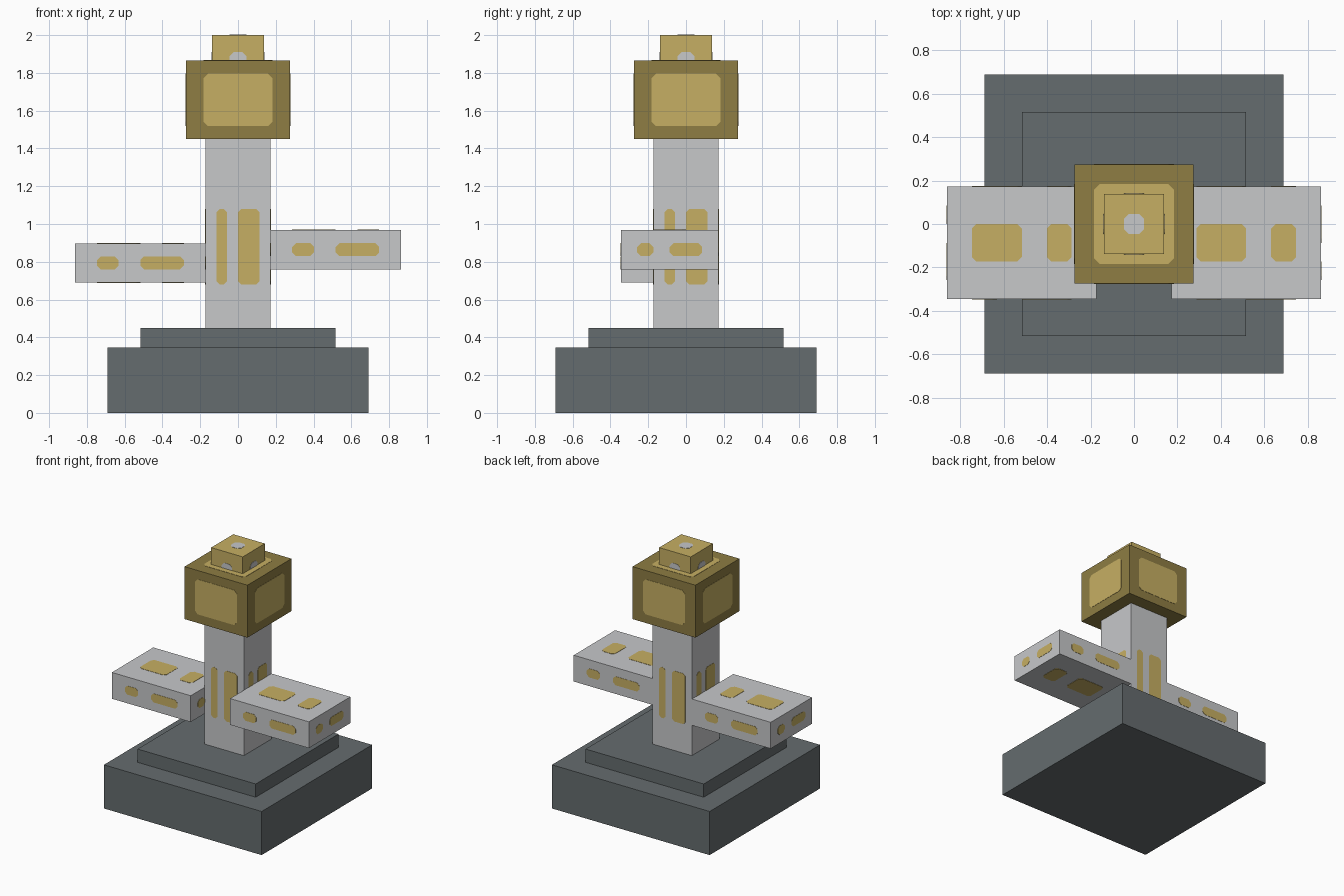
import bpy, bmesh
from mathutils import Vector

cube = bpy.data.objects.get("Cube")
if cube:
    bpy.data.objects.remove(cube, do_unlink=True)


def material(name, rgb):
    """Flat material from display colour values."""
    linear = [((c / 255 + 0.055) / 1.055) ** 2.4 for c in rgb] + [1.0]
    mat = bpy.data.materials.new(name)
    mat.use_nodes = True
    mat.diffuse_color = linear
    bsdf = next(n for n in mat.node_tree.nodes if n.type == 'BSDF_PRINCIPLED')
    bsdf.inputs["Base Color"].default_value = linear
    bsdf.inputs["Roughness"].default_value = 0.8
    return mat


slate = material("slate grey", (101, 108, 110))
stone = material("light stone", (199, 200, 202))
bronze = material("dark gold", (142, 125, 67))
gold = material("light gold", (198, 175, 99))

# Outward normal, rightward and upward direction of each box face
X, Y, Z = Vector((1, 0, 0)), Vector((0, 1, 0)), Vector((0, 0, 1))
FACES = {
    "front": (-Y, X, Z), "right": (X, Y, Z), "back": (Y, -X, Z),
    "left": (-X, -Y, Z), "top": (Z, X, Y), "bottom": (-Z, -X, Y),
}
SIDES = ("front", "right", "back", "left")
THICK = 0.004


def finish(name, bm, mat):
    bmesh.ops.recalc_face_normals(bm, faces=bm.faces)
    mesh = bpy.data.meshes.new(name)
    bm.to_mesh(mesh)
    bm.free()
    mesh.materials.append(mat)
    obj = bpy.data.objects.new(name, mesh)
    bpy.context.collection.objects.link(obj)
    return obj


def box(name, lo, hi, mat):
    """Box between two corners; returns its centre and half size."""
    lo, hi = Vector(lo), Vector(hi)
    centre, half = (lo + hi) / 2, (hi - lo) / 2
    bm = bmesh.new()
    bmesh.ops.create_cube(bm, size=2)
    bmesh.ops.scale(bm, vec=half, verts=bm.verts)
    bmesh.ops.translate(bm, vec=centre, verts=bm.verts)
    finish(name, bm, mat)
    return centre, half


def plates(name, block, layout, mat, cut):
    """Thin corner-cut plates; layout maps a face to (u0, u1, v0, v1) fractions."""
    centre, half = block
    bm = bmesh.new()
    for face, rects in layout.items():
        n, u, v = FACES[face]
        hn, hu, hv = (abs(half.dot(d)) for d in (n, u, v))
        for u0, u1, v0, v1 in rects:
            a, b = (2 * u0 - 1) * hu, (2 * u1 - 1) * hu
            c, d = (2 * v0 - 1) * hv, (2 * v1 - 1) * hv
            outline = [(a + cut, c), (b - cut, c), (b, c + cut), (b, d - cut),
                       (b - cut, d), (a + cut, d), (a, d - cut), (a, c + cut)]
            base = centre + n * (hn - THICK / 2)
            verts = [bm.verts.new(base + u * p + v * q) for p, q in outline]
            sheet = bm.faces.new(verts)
            ext = bmesh.ops.extrude_face_region(bm, geom=[sheet], use_keep_orig=True)
            moved = [e for e in ext["geom"] if isinstance(e, bmesh.types.BMVert)]
            bmesh.ops.translate(bm, vec=n * THICK, verts=moved)
    finish(name, bm, mat)


# Stepped base
box("base", (-0.69, -0.69, 0), (0.69, 0.69, 0.345), slate)
box("base_step", (-0.517, -0.517, 0.345), (0.517, 0.517, 0.45), slate)

# Column with a narrow and a wide stripe on every side
column = box("column", (-0.172, -0.172, 0.45), (0.172, 0.172, 1.45), stone)
stripes = [(1/6, 1/3, 0.23, 0.63), (1/2, 5/6, 0.23, 0.63)]
plates("column_stripes", column, {s: stripes for s in SIDES}, gold, 0.018)

# Arms, flush with the column at the back and reaching forward
short_long = [(1/6, 1/3, 1/3, 2/3), (1/2, 5/6, 1/3, 2/3)]
long_short = [(1/6, 1/2, 1/3, 2/3), (2/3, 5/6, 1/3, 2/3)]
arm_layout = {s: short_long for s in SIDES + ("bottom",)}
arm_layout["top"] = long_short
for side, x0, x1, z in (("right", -0.862, -0.172, 0.69), ("left", 0.172, 0.862, 0.76)):
    arm = box(side + "_arm", (x0, -0.345, z), (x1, 0.172, z + 0.208), stone)
    plates(side + "_arm_patches", arm, arm_layout, gold, 0.02)

# Head block with a large panel on each side and on top
head = box("head", (-0.275, -0.275, 1.45), (0.275, 0.275, 1.865), bronze)
panel = [(1/6, 5/6, 1/6, 5/6)]
plates("head_panels", head, {s: panel for s in SIDES + ("top",)}, gold, 0.024)

# Cap cube, half sunk into the head, with a stone stud on each face
cap = box("cap", (-0.138, -0.138, 1.73), (0.138, 0.138, 2.0), gold)
stud = [(1/3, 2/3, 1/3, 2/3)]
plates("cap_studs", cap, {s: stud for s in SIDES + ("top",)}, stone, 0.022)
